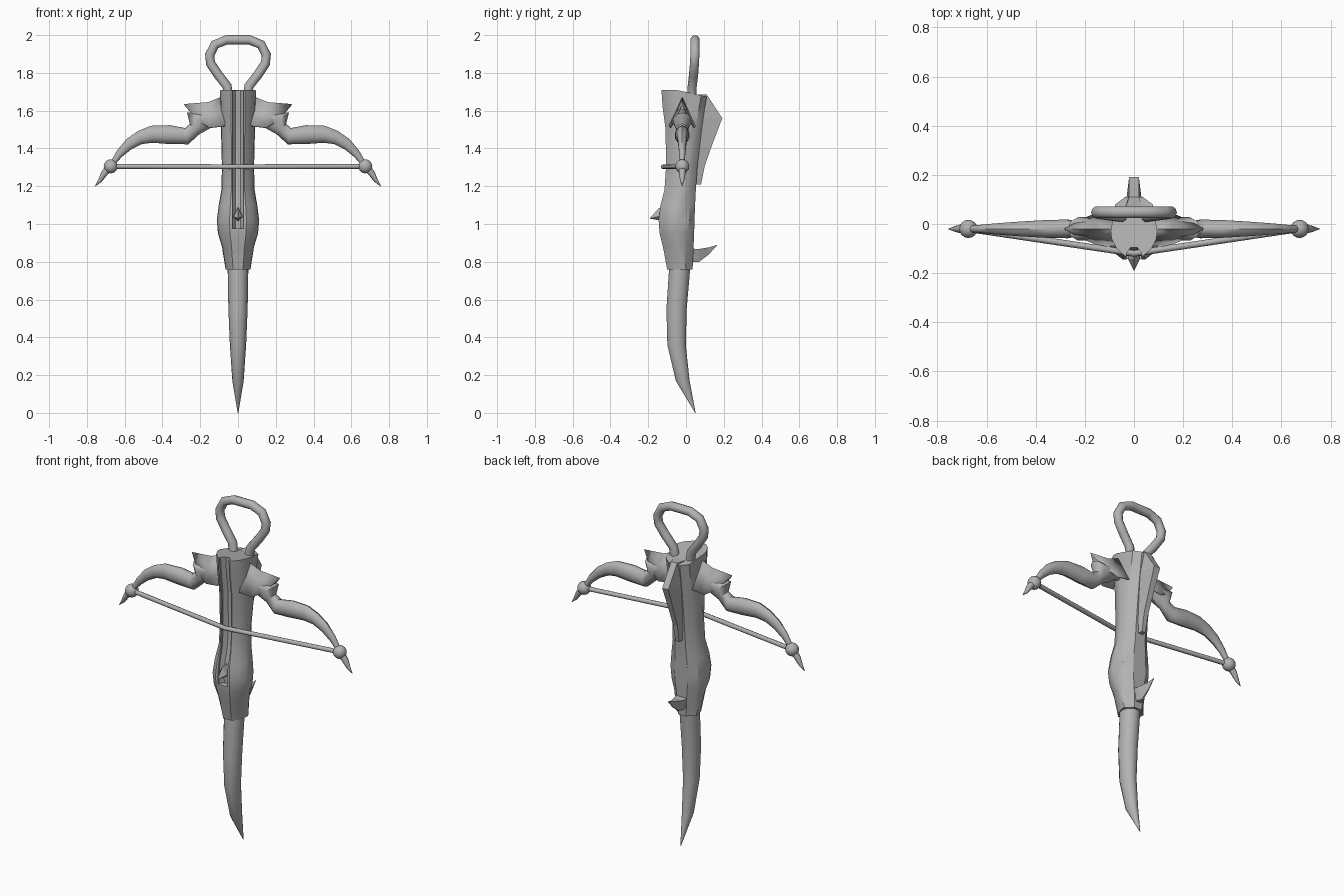
import bpy, bmesh, math
from mathutils import Vector

cube = bpy.data.objects.get("Cube")
if cube:
    bpy.data.objects.remove(cube)

grey = bpy.data.materials.new("plain grey")
grey.use_nodes = True
grey.diffuse_color = (0.45, 0.45, 0.45, 1)
grey.node_tree.nodes["Principled BSDF"].inputs["Base Color"].default_value = (0.45, 0.45, 0.45, 1)
MID = -0.02  # depth of the bow plane


def finish(bm, name, angle=None, mirror=False):
    bmesh.ops.recalc_face_normals(bm, faces=bm.faces)
    mesh = bpy.data.meshes.new(name)
    bm.to_mesh(mesh)
    bm.free()
    mesh.materials.append(grey)
    ob = bpy.data.objects.new(name, mesh)
    bpy.context.collection.objects.link(ob)
    if mirror:
        ob.modifiers.new("Mirror", 'MIRROR')
    if angle:
        smooth(ob, angle)
    return ob


def select(ob):
    bpy.ops.object.select_all(action='DESELECT')
    ob.select_set(True)
    bpy.context.view_layer.objects.active = ob


def smooth(ob, angle):
    select(ob)
    bpy.ops.object.shade_smooth_by_angle(angle=math.radians(angle))


def loft(name, rings, angle=None, mirror=False):
    """Skin a list of equal point rings and cap both ends."""
    bm = bmesh.new()
    rows = [[bm.verts.new(p) for p in ring] for ring in rings]
    n = len(rows[0])
    for a, b in zip(rows, rows[1:]):
        for i in range(n):
            j = (i + 1) % n
            bm.faces.new((a[i], a[j], b[j], b[i]))
    bm.faces.new(rows[0])
    bm.faces.new(rows[-1])
    return finish(bm, name, angle, mirror)


def oval(centre, u, v, n):
    c, u, v = Vector(centre), Vector(u), Vector(v)
    return [c + u * math.cos(t) + v * math.sin(t)
            for t in (2 * math.pi * i / n for i in range(n))]


def tube(name, path, radii, n=10, mirror=False):
    """Round tube along a path, one radius per point."""
    pts = [Vector(p) for p in path]
    rings = []
    for i, p in enumerate(pts):
        d = (pts[min(i + 1, len(pts) - 1)] - pts[max(i - 1, 0)]).normalized()
        side = Vector((0, 1, 0)) if abs(d.y) < 0.5 else Vector((0, 0, 1))
        u = d.cross(side).normalized()
        rings.append(oval(p, u * radii[i], d.cross(u) * radii[i], n))
    return loft(name, rings, 50, mirror)


# Stock: height, half width, front depth, back depth
stock = [(0.76, 0.066, -0.10, 0.035), (0.88, 0.085, -0.122, 0.04), (0.95, 0.106, -0.14, 0.043),
         (1.02, 0.112, -0.145, 0.045), (1.1, 0.102, -0.135, 0.048), (1.18, 0.088, -0.114, 0.052),
         (1.3, 0.085, -0.106, 0.06), (1.5, 0.09, -0.108, 0.083), (1.62, 0.093, -0.124, 0.1),
         (1.71, 0.095, -0.13, 0.11)]
rings = []
for z, w, f, b in stock:
    half = [(0.4 * w, f), (0.75 * w, f + 0.03), (0.96 * w, f + 0.07),
            (w, f + 0.1), (0.8 * w, b - 0.03), (0.38 * w, b)]
    ring = half + [(-x, y) for x, y in reversed(half)]
    slope = 0.22 if z > 1.7 else 0
    rings.append([(x, y, z - slope * max(0, y + 0.05)) for x, y in ring])
body = loft("stock", rings)

# Bolt channel cut along the front of the stock
cuts = [(0.975, 0.97, -0.143)] + [(z, z, f) for z, w, f, b in stock[3:]] + [(1.8, 1.8, -0.13)]
cutter = loft("channel_cutter", [[(-0.03, f - 0.04, z), (-0.03, f + 0.012, z), (-0.013, f + 0.035, z),
                                  (0.013, f + 0.035, z), (0.03, f + 0.012, z), (0.03, f - 0.04, z)]
                                 for z, _, f in cuts])
cutter.hide_render = True
mod = body.modifiers.new("Channel", 'BOOLEAN')
mod.operation, mod.solver, mod.object = 'DIFFERENCE', 'EXACT', cutter
select(body)
bpy.ops.object.modifier_apply(modifier="Channel")
bpy.data.objects.remove(cutter)
smooth(body, 33)

# Curved lower grip: height, half width, front, back
grip = [(0.78, 0.055, -0.09, 0.025), (0.55, 0.051, -0.105, 0.005), (0.36, 0.043, -0.1, 0.0),
        (0.17, 0.03, -0.055, 0.02), (0.0, 0.002, 0.048, 0.051)]
loft("lower_grip", [oval((0, (f + b) / 2, z), (w, 0, 0), (0, (b - f) / 2, 0), 14)
                    for z, w, f, b in grip], 40)

# Carrying loop on top
arc = [(0.05, 0.03, 1.66), (0.058, 0.033, 1.73), (0.105, 0.04, 1.79), (0.145, 0.045, 1.85),
       (0.15, 0.047, 1.895), (0.122, 0.048, 1.95), (0.06, 0.048, 1.975)]
tube("carrying_loop", arc + [(-x, y, z) for x, y, z in reversed(arc)], [0.025] * 14)

# Back fin: lower to upper stations of inner depth, outer depth, height
fin = [(0.03, 0.08, 1.21, 0.02), (0.04, 0.1, 1.31, 0.026), (0.05, 0.135, 1.41, 0.03),
       (0.06, 0.192, 1.56, 0.036), (0.06, 0.11, 1.685, 0.036)]
loft("back_fin", [[(-w, i, z), (w, i, z), (0.55 * w, o, z), (-0.55 * w, o, z)]
                  for i, o, z, w in fin])

# Back hook and front nut, both small pointed wedges
loft("back_hook", [[(-0.035, 0.02, 0.87), (0.035, 0.02, 0.87), (0.022, 0.02, 0.8), (-0.022, 0.02, 0.8)],
                   [(-0.03, 0.07, 0.868), (0.03, 0.07, 0.868), (0.006, 0.07, 0.8), (-0.006, 0.07, 0.8)],
                   [(-0.012, 0.12, 0.876), (0.012, 0.12, 0.876), (0.003, 0.12, 0.838), (-0.003, 0.12, 0.838)],
                   [(-0.001, 0.165, 0.889), (0.001, 0.165, 0.889), (0.001, 0.165, 0.887), (-0.001, 0.165, 0.887)]])
loft("string_nut", [[(-0.026, -0.105, 1.04), (0, -0.105, 1.09), (0.026, -0.105, 1.04), (0, -0.105, 1.015)],
                    [(-0.024, -0.143, 1.04), (0, -0.143, 1.085), (0.024, -0.143, 1.04), (0, -0.143, 1.02)],
                    [(-0.001, -0.19, 1.03), (0, -0.19, 1.032), (0.001, -0.19, 1.03), (0, -0.19, 1.028)]])

# Hollow roof-shaped shoulder guards
bm = bmesh.new()
ridge = [bm.verts.new((x, MID, z)) for x, z in [(0.07, 1.68), (0.16, 1.645), (0.285, 1.635)]]
for s in (-1, 1):
    low = [bm.verts.new((x, MID + s * d, z))
           for x, d, z in [(0.07, 0.07, 1.52), (0.15, 0.066, 1.51), (0.215, 0.04, 1.55)]]
    mid = [bm.verts.new((x, MID + s * d, z))
           for x, d, z in [(0.07, 0.035, 1.6), (0.16, 0.028, 1.59)]]
    bm.faces.new((ridge[0], ridge[1], mid[1], mid[0]))
    bm.faces.new((mid[0], mid[1], low[1], low[0]))
    bm.faces.new((ridge[1], ridge[2], mid[1]))
    bm.faces.new((mid[1], ridge[2], low[2]))
    bm.faces.new((mid[1], low[2], low[1]))
guard = finish(bm, "shoulder_guards", 25, True)
solid = guard.modifiers.new("Thickness", 'SOLIDIFY')
solid.thickness = 0.006

# Bow limbs: upper edge x, z, lower edge x, z, half depth
limb = [(0.08, 1.61, 0.07, 1.54, 0.03), (0.17, 1.59, 0.12, 1.535, 0.035), (0.27, 1.59, 0.15, 1.505, 0.05),
        (0.255, 1.53, 0.205, 1.475, 0.03), (0.28, 1.508, 0.263, 1.422, 0.04), (0.36, 1.523, 0.36, 1.423, 0.038),
        (0.46, 1.52, 0.452, 1.43, 0.032), (0.53, 1.492, 0.51, 1.423, 0.027), (0.59, 1.45, 0.565, 1.395, 0.022),
        (0.64, 1.39, 0.615, 1.355, 0.017), (0.68, 1.32, 0.655, 1.31, 0.014)]
loft("bow_limbs", [oval(((a + c) / 2, MID, (b + d) / 2), ((a - c) / 2, 0, (b - d) / 2), (0, h, 0), 10)
                   for a, b, c, d, h in limb], 42, True)

# Ball ends with claws, and the string between them
bm = bmesh.new()
bmesh.ops.create_uvsphere(bm, u_segments=16, v_segments=10, radius=0.037)
bmesh.ops.translate(bm, verts=bm.verts, vec=(0.674, MID, 1.305))
finish(bm, "limb_balls", 50, True)
tube("limb_claws", [(0.685, MID, 1.295), (0.71, MID, 1.265), (0.73, MID, 1.23), (0.756, MID, 1.2)],
     [0.02, 0.017, 0.011, 0.001], 8, True)
tube("bowstring", [(-0.674, MID, 1.305), (-0.04, -0.114, 1.303), (0, -0.12, 1.303),
                   (0.04, -0.114, 1.303), (0.674, MID, 1.305)], [0.013] * 5, 8)
